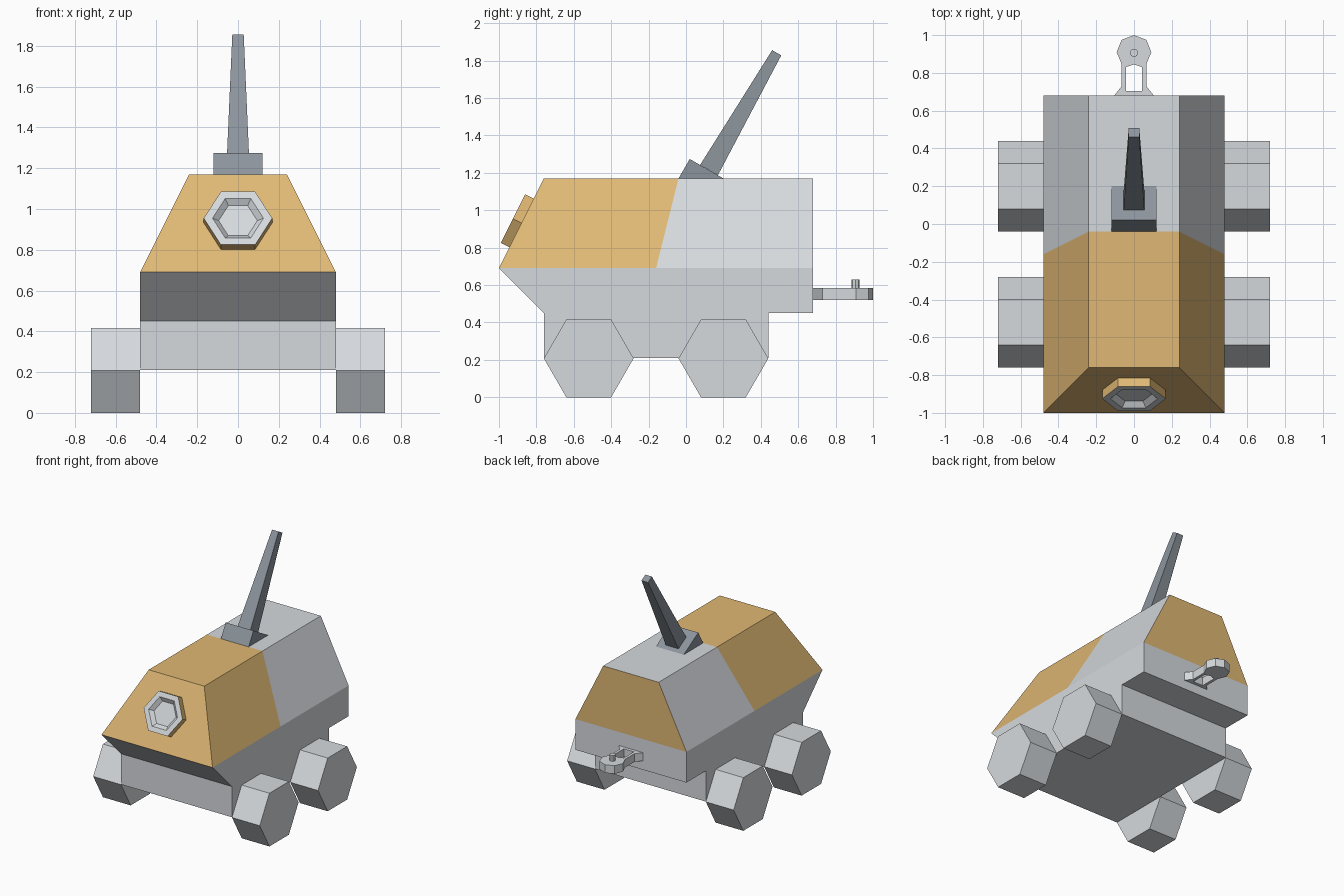
import bpy, bmesh, math
from mathutils import Vector, Matrix

if "Cube" in bpy.data.objects:
    bpy.data.objects.remove(bpy.data.objects["Cube"])


def material(name, rgb):
    m = bpy.data.materials.new(name)
    m.diffuse_color = (*rgb, 1)
    m.use_nodes = True
    m.node_tree.nodes["Principled BSDF"].inputs["Base Color"].default_value = m.diffuse_color
    return m


GREY = material("light_grey", (0.67, 0.70, 0.73))
ORANGE = material("sand_orange", (0.745, 0.479, 0.174))
STEEL = material("blue_steel", (0.262, 0.296, 0.332))


def finish(name, bm, *mats):
    bmesh.ops.recalc_face_normals(bm, faces=bm.faces)
    me = bpy.data.meshes.new(name)
    bm.to_mesh(me)
    bm.free()
    for m in mats:
        me.materials.append(m)
    ob = bpy.data.objects.new(name, me)
    bpy.context.collection.objects.link(ob)
    return ob


def prism(points, offset):
    """Extrude a closed outline of 3D points along an offset."""
    bm = bmesh.new()
    f = bm.faces.new([bm.verts.new(p) for p in points])
    ext = bmesh.ops.extrude_face_region(bm, geom=[f], use_keep_orig=True)
    bmesh.ops.translate(bm, vec=offset, verts=[g for g in ext["geom"] if isinstance(g, bmesh.types.BMVert)])
    bmesh.ops.recalc_face_normals(bm, faces=bm.faces)
    return bm


def ring(r, n, z):
    return [Vector((r * math.cos(math.tau * i / n), r * math.sin(math.tau * i / n), z)) for i in range(n)]


# Hull: extruded side profile, narrowed at the roof
W, BELT = 0.48, 0.69
profile = [(-0.76, 0.21), (0.44, 0.21), (0.44, 0.45), (0.68, 0.45),
           (0.68, 1.17), (-0.76, 1.17), (-1.0, BELT), (-0.76, 0.45)]
bm = prism([(-W, y, z) for y, z in profile], (2 * W, 0, 0))
bmesh.ops.bisect_plane(bm, geom=bm.verts[:] + bm.edges[:] + bm.faces[:],
                       plane_co=(0, 0, BELT), plane_no=(0, 0, 1))
for v in bm.verts:
    if v.co.z > 1.1:
        v.co.x *= 0.5
# Slanted paint line across the upper hull
upper = [f for f in bm.faces if f.calc_center_median().z > BELT + 0.01]
geom = set(upper) | {e for f in upper for e in f.edges} | {v for f in upper for v in f.verts}
bmesh.ops.bisect_plane(bm, geom=list(geom), plane_co=(0, -0.16, BELT), plane_no=(0, 4, -1))
for f in bm.faces:
    c = f.calc_center_median()
    ahead = 4 * (c.y + 0.16) - (c.z - BELT) < 0
    f.material_index = int(c.z > BELT + 0.01 and (ahead or c.y > 0.67))
finish("hull", bm, GREY, ORANGE)

# Four hexagonal wheels
for side, x in (("left", -0.72), ("right", 0.48)):
    for end, y in (("front", -0.52), ("rear", 0.20)):
        outline = [(x, y + p.x, 0.208 + p.y) for p in ring(0.24, 6, 0)]
        finish(f"{end}_{side}_wheel", prism(outline, (0.24, 0, 0)), GREY)

# Nose lamp: hexagonal housing with a sloped recess
bm = bmesh.new()
loops = [[bm.verts.new(p) for p in ring(r, 6, z)]
         for r, z in ((0.168, -0.051), (0.168, 0), (0.125, 0), (0.095, -0.027))]
for k in range(3):
    for i in range(6):
        j = (i + 1) % 6
        f = bm.faces.new((loops[k][i], loops[k][j], loops[k + 1][j], loops[k + 1][i]))
        f.material_index = int(k == 0)
bm.faces.new(loops[3])
lamp = finish("nose_lamp", bm, GREY, ORANGE)
lamp.matrix_world = (Matrix.Translation((0, -0.925, 0.955))
                     @ Matrix.Rotation(math.atan2(2, 1), 4, 'X'))

# Wedge mount on the roof
finish("gun_mount", prism([(-0.12, -0.04, 1.17), (-0.12, 0.02, 1.274), (-0.12, 0.20, 1.17)],
                          (0.24, 0, 0)), STEEL)

# Tapered square barrel, tilted backwards
bm = bmesh.new()
bmesh.ops.create_cone(bm, cap_ends=True, segments=4, radius1=0.055 * math.sqrt(2),
                      radius2=0.028 * math.sqrt(2), depth=0.724,
                      matrix=Matrix.Translation((0, 0, 0.362)) @ Matrix.Rotation(math.pi / 4, 4, 'Z'))
barrel = finish("gun_barrel", bm, STEEL)
barrel.matrix_world = (Matrix.Translation((0, 0.123, 1.215))
                       @ Matrix.Rotation(math.radians(-30), 4, 'X'))

# Tow hitch: half outline mirrored, with an open slot
half = [(0, 0.68), (0.105, 0.68), (0.065, 0.73), (0.065, 0.845), (0.092, 0.91), (0.066, 0.975),
        (0, 1.0), (0, 0.845), (0.043, 0.83), (0.043, 0.705), (0, 0.705)]
bm = prism([(x, y, 0.52) for x, y in half], (0, 0, 0.064))
seam = [f for f in bm.faces if all(abs(v.co.x) < 1e-5 for v in f.verts)]
bmesh.ops.delete(bm, geom=seam, context='FACES')
hitch = finish("tow_hitch", bm, GREY)
hitch.modifiers.new("mirror", 'MIRROR')

# Hitch pin
finish("hitch_pin", prism([(p.x, p.y + 0.906, 0.58) for p in ring(0.022, 8, 0)], (0, 0, 0.05)), GREY)
